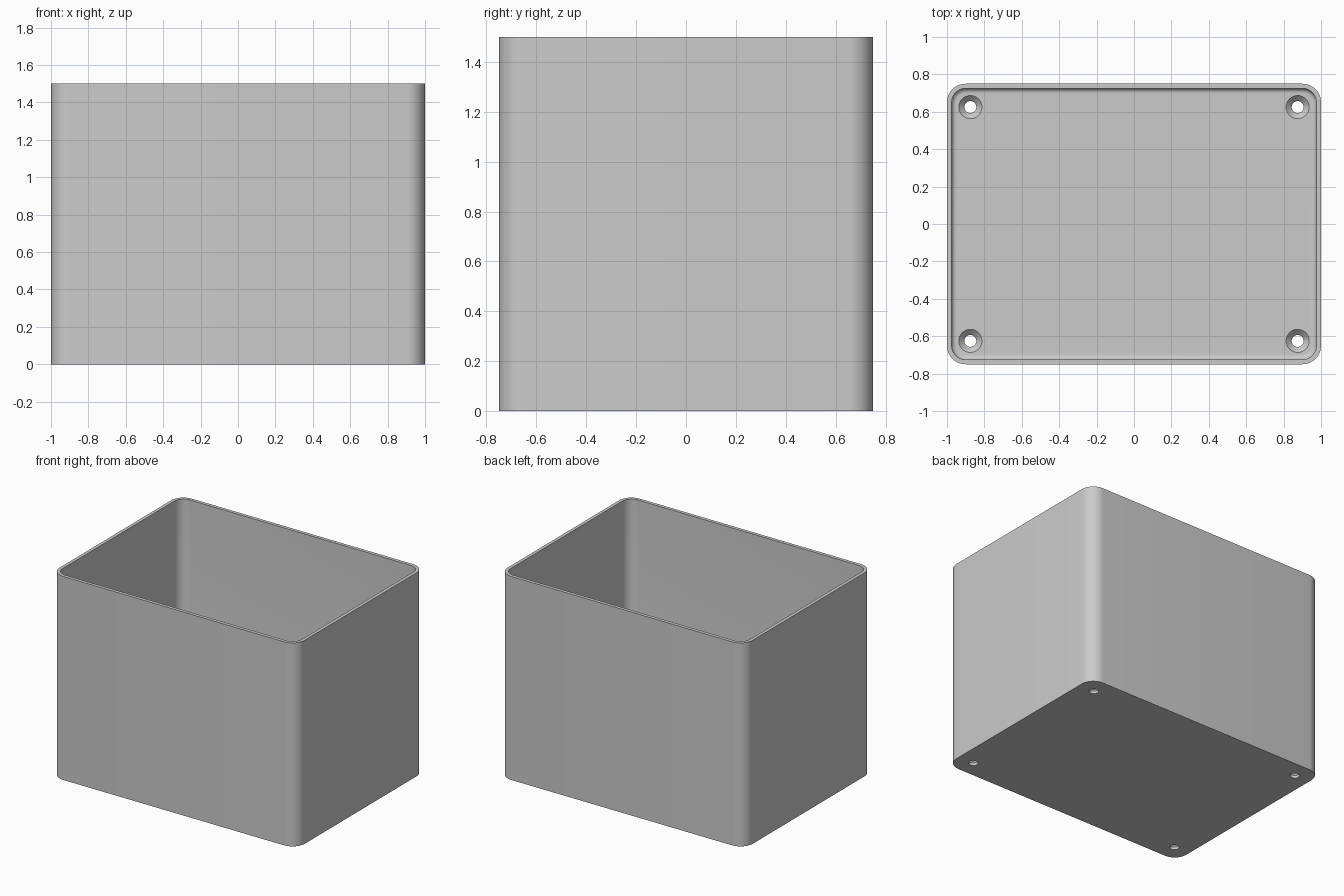
import bpy, bmesh
from math import sin, cos, pi

old = bpy.data.objects.get("Cube")
if old:
    bpy.data.objects.remove(old)

HALF_X, HALF_Y, HEIGHT = 1.0, 0.75, 1.5
CORNER, WALL, FLOOR, FILLET = 0.1, 0.025, 0.05, 0.025
HOLE_X, HOLE_Y = 0.875, 0.625
HOLE_R, SINK_R = 0.032, 0.062

grey = bpy.data.materials.new("plain grey")
grey.use_nodes = True
grey.diffuse_color = (0.6, 0.6, 0.6, 1)
grey.node_tree.nodes["Principled BSDF"].inputs["Base Color"].default_value = (0.6, 0.6, 0.6, 1)


def skin(name, rings):
    """Closed solid skinned through a stack of equal-length rings."""
    bm = bmesh.new()
    loops = [[bm.verts.new(p) for p in ring] for ring in rings]
    for a, b in zip(loops, loops[1:]):
        for i in range(len(a)):
            j = (i + 1) % len(a)
            bm.faces.new((a[i], a[j], b[j], b[i]))
    bm.faces.new(loops[0])
    bm.faces.new(loops[-1])
    bmesh.ops.recalc_face_normals(bm, faces=bm.faces)
    mesh = bpy.data.meshes.new(name)
    bm.to_mesh(mesh)
    bm.free()
    mesh.materials.append(grey)
    obj = bpy.data.objects.new(name, mesh)
    bpy.context.collection.objects.link(obj)
    return obj


def rounded_ring(inset, z, steps=10):
    """Rounded rectangle, moved inwards from the outer wall."""
    pts = []
    for k, (sx, sy) in enumerate(((1, 1), (-1, 1), (-1, -1), (1, -1))):
        for i in range(steps + 1):
            a = (k + i / steps) * pi / 2
            pts.append((sx * (HALF_X - CORNER) + (CORNER - inset) * cos(a),
                        sy * (HALF_Y - CORNER) + (CORNER - inset) * sin(a), z))
    return pts


def circle(x, y, r, z, n=32):
    return [(x + r * cos(2 * pi * i / n), y + r * sin(2 * pi * i / n), z) for i in range(n)]


# Open box: outer wall, rim, inner wall, rounded foot, floor
rings = [rounded_ring(0, 0), rounded_ring(0, HEIGHT), rounded_ring(WALL, HEIGHT)]
for i in range(7):
    a = i / 6 * pi / 2
    rings.append(rounded_ring(WALL + FILLET * (1 - cos(a)), FLOOR + FILLET * (1 - sin(a))))
box = skin("open_box", rings)

# Countersunk screw holes through the floor
bpy.context.view_layer.objects.active = box
box.select_set(True)
for sx in (-1, 1):
    for sy in (-1, 1):
        x, y = sx * HOLE_X, sy * HOLE_Y
        cutter = skin("hole_cutter", [
            circle(x, y, HOLE_R, -0.05),
            circle(x, y, HOLE_R, FLOOR - (SINK_R - HOLE_R)),
            circle(x, y, SINK_R, FLOOR),
            circle(x, y, SINK_R, FLOOR + 0.05)])
        cutter.hide_render = True
        mod = box.modifiers.new("screw_hole", "BOOLEAN")
        mod.operation = "DIFFERENCE"
        mod.solver = "EXACT"
        mod.object = cutter
        bpy.ops.object.modifier_apply(modifier=mod.name)
        bpy.data.objects.remove(cutter)

bpy.ops.object.shade_smooth_by_angle(angle=0.6)
